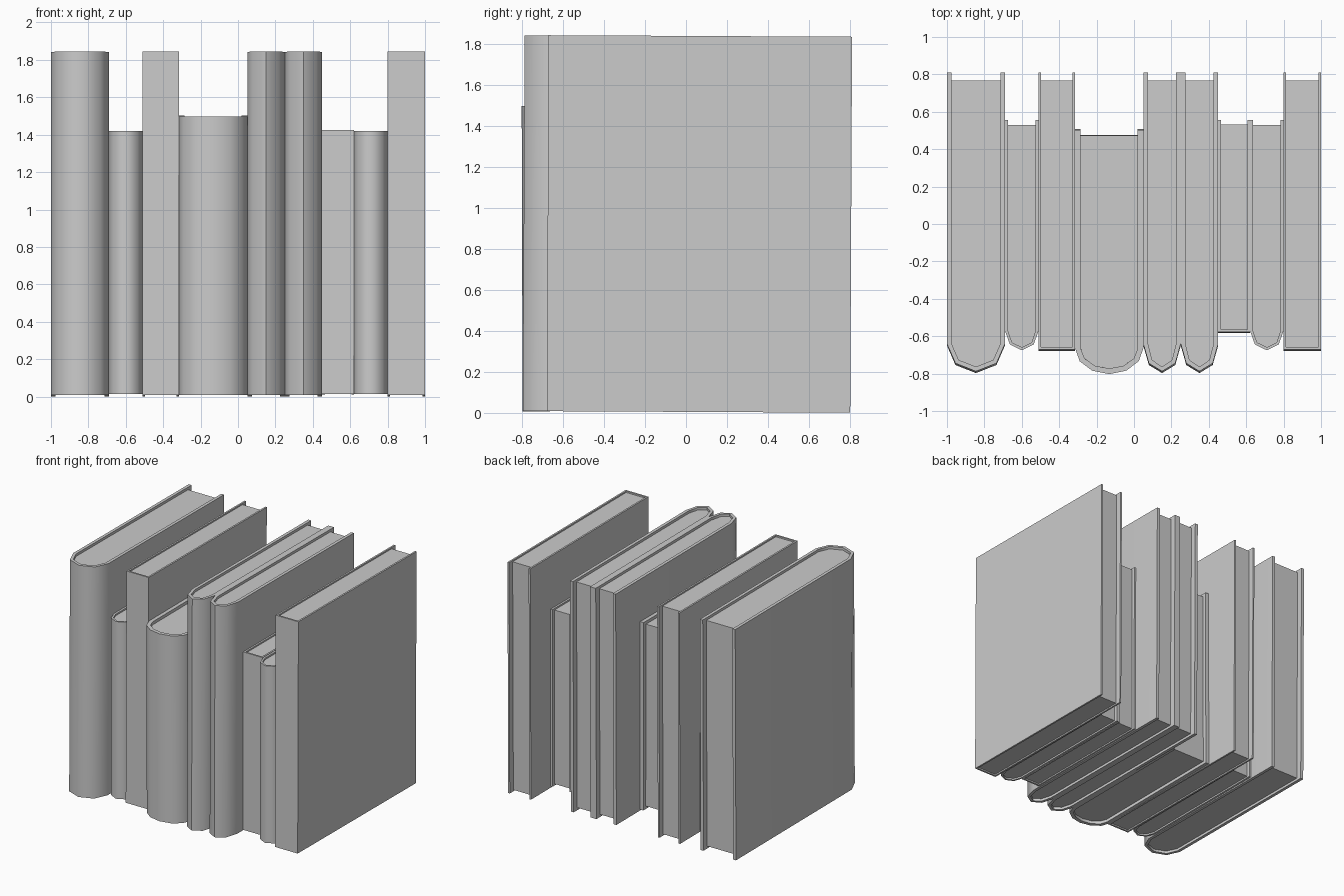
import bpy, bmesh, math

if "Cube" in bpy.data.objects:
    bpy.data.objects.remove(bpy.data.objects["Cube"])


def outline(x0, x1, side, front, back, segs, inset=0.0):
    """Open U path: left back corner, around the spine, right back corner."""
    cx, rx, ry = (x0 + x1) / 2, (x1 - x0) / 2 - inset, side - front - inset
    pts = [(cx - rx, back)]
    if segs:
        for i in range(segs + 1):
            a = math.pi * i / segs
            pts.append((cx - rx * math.cos(a), side - ry * math.sin(a)))
    else:
        pts += [(cx - rx, front + inset), (cx + rx, front + inset)]
    pts.append((cx + rx, back))
    return pts


def prism(name, pts, caps, z0, z1, tilt):
    """Extrude a closed outline from z0 to z1, capped by the given index faces."""
    n = len(pts)
    verts = [(x, y, z) for z in (z0, z1) for x, y in pts]
    faces = [(i, (i + 1) % n, n + (i + 1) % n, n + i) for i in range(n)]
    for c in caps:
        faces += [tuple(reversed(c)), tuple(n + i for i in c)]
    mesh = bpy.data.meshes.new(name)
    mesh.from_pydata(verts, [], faces)
    bm = bmesh.new()
    bm.from_mesh(mesh)
    bmesh.ops.recalc_face_normals(bm, faces=bm.faces)
    bm.to_mesh(mesh)
    bm.free()
    ob = bpy.data.objects.new(name, mesh)
    bpy.context.collection.objects.link(ob)
    ob.rotation_euler.x = tilt
    bpy.ops.object.select_all(action='DESELECT')
    ob.select_set(True)
    bpy.context.view_layer.objects.active = ob
    bpy.ops.object.shade_smooth_by_angle(angle=math.radians(55))
    return ob


def book(i, x0, x1, height, side, front, back, page_back, segs, t, tilt, lift):
    # Cover: two boards joined by the spine
    outer = outline(x0, x1, side, front, back, segs)
    inner = outline(x0, x1, side, front, back, segs, t)
    m = len(outer)
    strip = [(k, k + 1, 2 * m - 2 - k, 2 * m - 1 - k) for k in range(m - 1)]
    cover = prism(f"book_cover_{i}", outer + inner[::-1], strip, lift, height, tilt)
    # Pages: a block recessed inside the cover
    pages = outline(x0, x1, side, front, page_back, segs, t)
    recess = t * 0.8
    prism(f"book_pages_{i}", pages, [tuple(range(m))],
          lift + recess, height - recess, tilt)
    return cover


# Sizes: height, side end, spine front, cover back, page back, segments, thickness, tilt, lift
TALL_ROUND = (1.84, -0.65, -0.797, 0.802, 0.757, 4, 0.025, -0.005, 0.005)
TALL_FLAT = (1.841, -0.64, -0.68, 0.802, 0.757, 0, 0.014, -0.005, 0.005)
SMALL_ROUND = (1.42, -0.57, -0.675, 0.555, 0.53, 4, 0.016, 0.0, 0.014)
SMALL_FLAT = (1.422, -0.55, -0.583, 0.553, 0.528, 0, 0.014, -0.003, 0.012)
WIDE_ROUND = (1.50, -0.66, -0.798, 0.507, 0.477, 6, 0.03, 0.003, 0.01)

# Row of books, left to right
ROW = [
    (-1.00, -0.69, TALL_ROUND),
    (-0.69, -0.51, SMALL_ROUND),
    (-0.51, -0.315, TALL_FLAT),
    (-0.315, 0.05, WIDE_ROUND),
    (0.05, 0.25, TALL_ROUND),
    (0.25, 0.45, TALL_ROUND),
    (0.45, 0.62, SMALL_FLAT),
    (0.62, 0.80, SMALL_ROUND),
    (0.80, 1.00, TALL_FLAT),
]
for i, (x0, x1, kind) in enumerate(ROW, 1):
    book(i, x0, x1, *kind)
